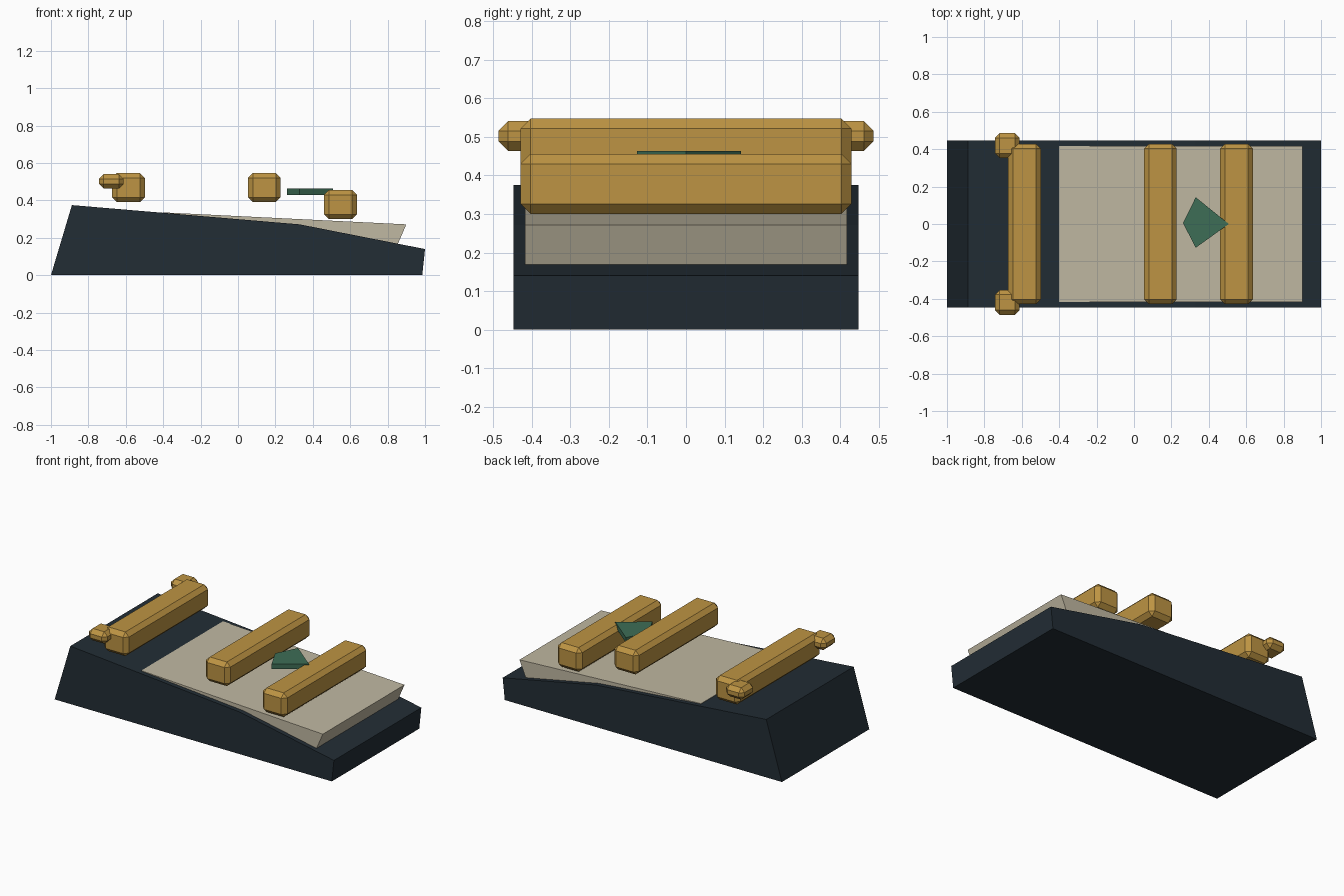
import bpy, bmesh
from mathutils import Vector

if "Cube" in bpy.data.objects:
    bpy.data.objects.remove(bpy.data.objects["Cube"])


def material(name, rgb):
    m = bpy.data.materials.new(name)
    m.diffuse_color = (*rgb, 1)
    m.use_nodes = True
    m.node_tree.nodes["Principled BSDF"].inputs["Base Color"].default_value = m.diffuse_color
    return m


SLATE = material("dark slate", (0.016, 0.026, 0.035))
CREAM = material("pale cream", (0.53, 0.48, 0.36))
GOLD = material("warm gold", (0.51, 0.296, 0.056))
GREEN = material("muted green", (0.048, 0.155, 0.092))


def finish(name, bm, mat):
    bmesh.ops.recalc_face_normals(bm, faces=bm.faces)
    mesh = bpy.data.meshes.new(name)
    bm.to_mesh(mesh)
    bm.free()
    mesh.materials.append(mat)
    ob = bpy.data.objects.new(name, mesh)
    bpy.context.collection.objects.link(ob)
    return ob


def prism(name, points, offset, mat):
    """Extrude a closed outline of 3D points along an offset."""
    bm = bmesh.new()
    face = bm.faces.new([bm.verts.new(p) for p in points])
    ext = bmesh.ops.extrude_face_region(bm, geom=[face], use_keep_orig=True)
    moved = [v for v in ext["geom"] if isinstance(v, bmesh.types.BMVert)]
    bmesh.ops.translate(bm, verts=moved, vec=offset)
    return finish(name, bm, mat)


def side_profile(name, outline, half, mat):
    return prism(name, [(x, -half, z) for x, z in outline], (0, 2 * half, 0), mat)


def chamfered_box(name, centre, size, chamfer, mat):
    bm = bmesh.new()
    bmesh.ops.create_cube(bm, size=1)
    bmesh.ops.scale(bm, vec=size, verts=bm.verts)
    bmesh.ops.bevel(bm, geom=bm.edges[:], offset=chamfer, segments=1,
                    affect='EDGES', clamp_overlap=True)
    bmesh.ops.translate(bm, vec=Vector(centre), verts=bm.verts)
    return finish(name, bm, mat)


# Sloping wedge base
side_profile("base", [(-1, 0), (-0.888, 0.375), (0.33, 0.272), (1, 0.14), (0.985, 0)],
             0.447, SLATE)

# Pale deck panel lying on the slope, overhanging at the low end
side_profile("deck_panel", [(-0.4, 0.336), (0.9, 0.272), (0.855, 0.168),
                            (0.33, 0.262), (-0.4, 0.325)], 0.418, CREAM)

# Three crossbars
for name, x, z in (("rear_bar", -0.586, 0.469), ("middle_bar", 0.141, 0.469),
                   ("front_bar", 0.548, 0.378)):
    chamfered_box(name, (x, 0, z), (0.175, 0.858, 0.156), 0.026, GOLD)

# End knobs on the rear bar
for name, s in (("left_knob", 1), ("right_knob", -1)):
    chamfered_box(name, (-0.677, s * 0.419, 0.502), (0.132, 0.134, 0.077), 0.025, GOLD)

# Kite-shaped pointer plate
prism("pointer", [(0.262, 0.005, 0.43), (0.33, -0.127, 0.43), (0.507, 0.0, 0.43),
                  (0.33, 0.143, 0.43)], (0, 0, 0.033), GREEN)
